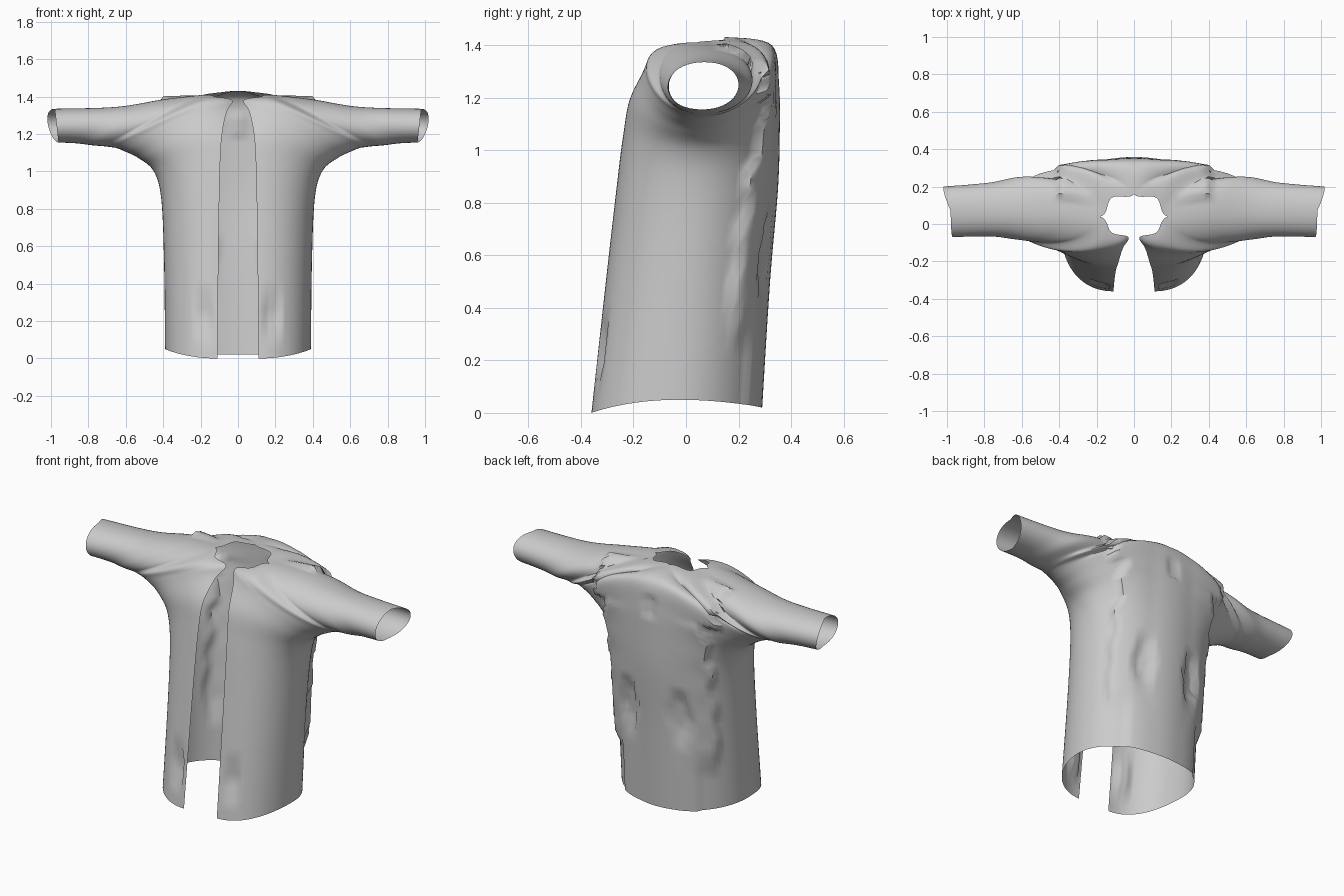
import bpy, bmesh, math
from mathutils import Vector

cube = bpy.data.objects.get("Cube")
if cube:
    bpy.data.objects.remove(cube, do_unlink=True)

# Edge paths of the left half, from the hem up, round the neck and out to the cuff
FRONT_EDGE = [(.11, -.36, 0), (.105, -.305, .5), (.1, -.265, .85), (.095, -.24, 1.05),
              (.085, -.21, 1.2), (.06, -.13, 1.32), (.03, -.07, 1.38), (.12, -.045, 1.4),
              (.18, .04, 1.41), (.4, .07, 1.385), (.65, .07, 1.345), (.98, .07, 1.335)]
SIDE_SEAM = [(.39, -.03, .05), (.395, 0, .5), (.41, .03, .85), (.45, .05, 1.0),
             (.53, .06, 1.07), (.6, .06, 1.105), (.65, .06, 1.125), (.68, .06, 1.13),
             (.72, .06, 1.135), (.78, .06, 1.14), (.86, .06, 1.15), (.96, .06, 1.155)]
BACK_EDGE = [(0, .29, .02), (0, .32, .5), (0, .35, .85), (0, .357, 1.08),
             (0, .355, 1.25), (0, .325, 1.4), (0, .16, 1.43), (.12, .14, 1.42)] + FRONT_EDGE[8:]

# Curve handles: x and y at the inner edge, then y at the side seam
FRONT_BULGE = [(.17, 0, .2), (.17, 0, .18), (.18, 0, .17), (.2, 0, .17),
               (.22, -.02, .18), (.2, -.09, .2), (.14, -.16, .21), (.08, -.18, .2),
               (.05, -.2, .2), (0, -.2, .2), (0, -.175, .175), (0, -.18, .18)]
BACK_BULGE = [(.22, 0, .18), (.22, 0, .18), (.23, 0, .18), (.25, 0, .18),
              (.27, 0, .19), (.28, .03, .21), (.14, .2, .23), (.08, .25, .25),
              (.06, .27, .25), (.02, .25, .25), (.02, .21, .21), (.08, .18, .18)]

STEPS = 7     # rings between two keys
ACROSS = 22   # faces from inner edge to side seam


def sample(keys, t):
    """Smooth curve through the keys."""
    i = min(int(t), len(keys) - 2)
    u = t - i
    p = [Vector(keys[max(0, min(len(keys) - 1, i + k))]) for k in (-1, 0, 1, 2)]
    m0, m1 = (p[2] - p[0]) / 2, (p[3] - p[1]) / 2
    a = 2 * u ** 3 - 3 * u ** 2 + 1
    return a * p[1] + (1 - a) * p[2] + (u ** 3 - 2 * u ** 2 + u) * m0 + (u ** 3 - u ** 2) * m1


def arc(inner, bulge, side, sign):
    """Curved strip from the inner edge to the side seam."""
    h1 = inner + Vector((bulge.x, bulge.y, 0))
    h2 = side + Vector((bulge.x / 2 if inner.x > .9 else 0, sign * bulge.z, 0))
    for k in range(ACROSS + 1):
        w = k / ACROSS
        v = 1 - w
        yield v ** 3 * inner + 3 * v * v * w * h1 + 3 * v * w * w * h2 + w ** 3 * side


def ring(t):
    front, side, back = (sample(k, t) for k in (FRONT_EDGE, SIDE_SEAM, BACK_EDGE))
    if t >= 8:
        front = back = (front + back) / 2
    if t <= 6:
        back.x = 0
    f = list(arc(front, sample(FRONT_BULGE, t), side, -1))
    b = list(arc(back, sample(BACK_BULGE, t), side, 1))
    return f + b[-2::-1]


def inside(co, x, z, rx, rz):
    """Hexagon-like patch in the front plane."""
    return abs(co.x - x) / rx + .5 * abs(co.z - z) / rz < 1 and abs(co.z - z) < rz


def relief(co):
    """Height of dents and of the raised back panel edge."""
    if co.y < -.15:
        return -.025 if inside(co, .18, .23, .065, .065) else 0
    if co.y < .13:
        return 0
    if abs(co.x) < .03 and abs(co.z - 1.25) < .065:
        return -.02
    if inside(co, .17, .59, .06, .13):
        return -.02
    edge = .4 if co.z > 1.2 else .33 + .012 * math.sin(co.z * 30)
    if co.z > .32 and .14 < co.x < edge:
        return .028 * (co.x - .14) / (edge - .14)
    if co.z <= .32 and .1 < co.x < .24:
        return .012 * (co.x - .1) / .14
    return 0


# Gown shell: loft the left half, then mirror it
bm = bmesh.new()
count = (len(SIDE_SEAM) - 1) * STEPS
rows = [[bm.verts.new(p) for p in ring(i / STEPS)] for i in range(count + 1)]
for low, high in zip(rows, rows[1:]):
    for c in range(len(low) - 1):
        bm.faces.new((low[c], low[c + 1], high[c + 1], high[c]))
bm.normal_update()
moves = [(v, v.normal * relief(v.co)) for v in bm.verts]
for v, move in moves:
    v.co += move
for row in rows[:6 * STEPS + 1]:
    row[-1].co.x = 0
bmesh.ops.remove_doubles(bm, verts=bm.verts, dist=.0005)

mesh = bpy.data.meshes.new("gown")
bm.to_mesh(mesh)
bm.free()
gown = bpy.data.objects.new("gown", mesh)
bpy.context.collection.objects.link(gown)

mirror = gown.modifiers.new("mirror", "MIRROR")
mirror.use_clip = True
mirror.merge_threshold = .0005

# Plain cloth colour
cloth = bpy.data.materials.new("grey cloth")
cloth.use_nodes = True
cloth.diffuse_color = (.6, .6, .6, 1)
cloth.node_tree.nodes["Principled BSDF"].inputs["Base Color"].default_value = (.6, .6, .6, 1)
mesh.materials.append(cloth)

bpy.context.view_layer.objects.active = gown
gown.select_set(True)
bpy.ops.object.shade_smooth_by_angle(angle=math.radians(50))
